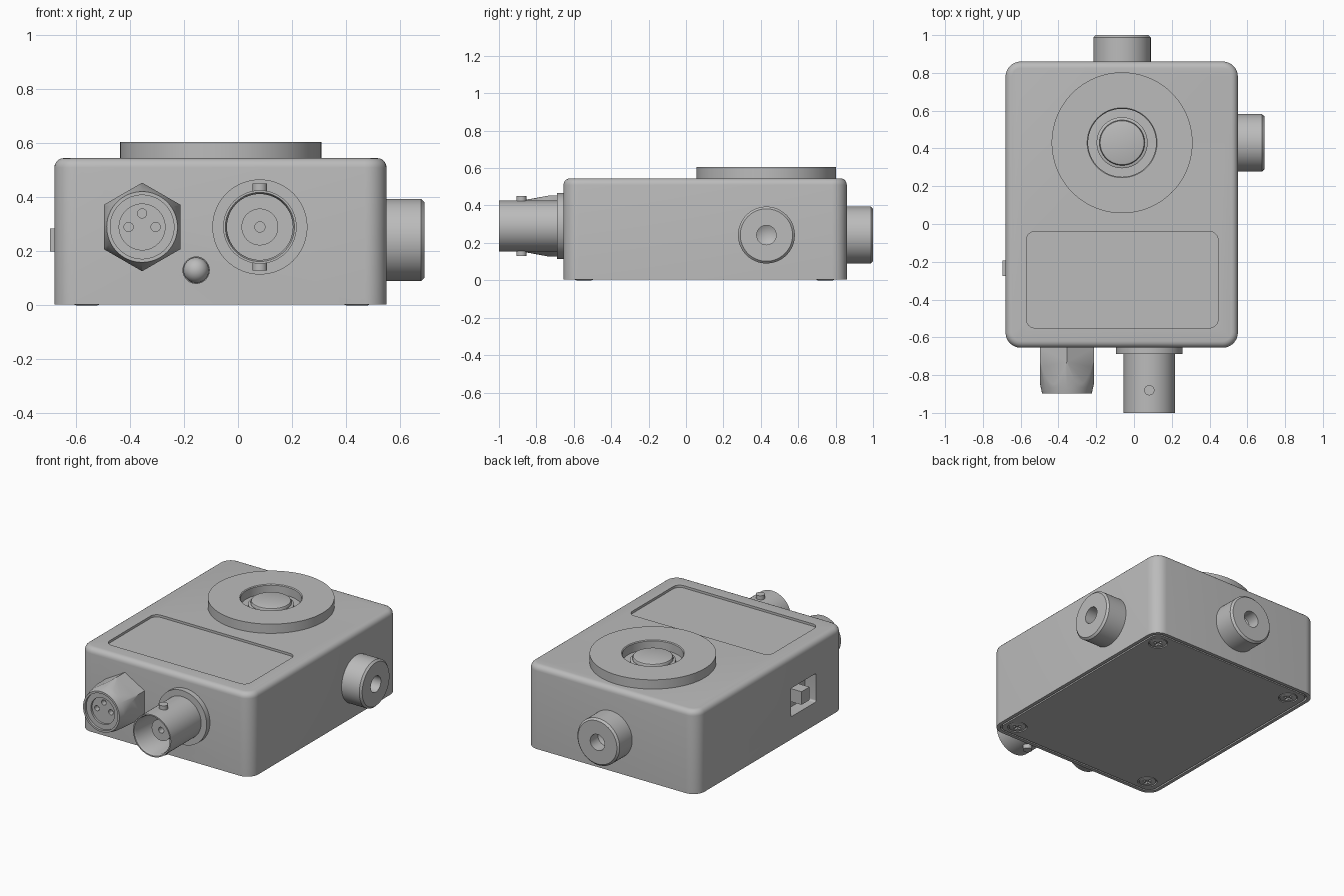
import bpy, bmesh, math
from mathutils import Vector

cube = bpy.data.objects.get("Cube")
if cube:
    bpy.data.objects.remove(cube, do_unlink=True)

mat = bpy.data.materials.new("plain grey")
mat.use_nodes = True
GREY = (0.5, 0.5, 0.5, 1)
mat.diffuse_color = GREY
mat.node_tree.nodes["Principled BSDF"].inputs["Base Color"].default_value = GREY

X, Y, Z = Vector((1, 0, 0)), Vector((0, 1, 0)), Vector((0, 0, 1))


def make(name, bm):
    bmesh.ops.remove_doubles(bm, verts=bm.verts, dist=1e-5)
    bmesh.ops.recalc_face_normals(bm, faces=bm.faces)
    mesh = bpy.data.meshes.new(name)
    bm.to_mesh(mesh)
    bm.free()
    mesh.materials.append(mat)
    ob = bpy.data.objects.new(name, mesh)
    bpy.context.collection.objects.link(ob)
    return ob


def lathe(name, at, axis, profile, sides=64):
    """Closed turned solid; profile is (radius, distance along axis)."""
    bm = bmesh.new()
    turn = axis.to_track_quat("Z", "Y")
    rings = []
    for r, h in profile:
        ring = []
        for i in range(sides):
            a = 2 * math.pi * i / sides
            p = Vector((r * math.cos(a), r * math.sin(a), h))
            ring.append(bm.verts.new(turn @ p + Vector(at)))
        rings.append(ring)
    for a, b in zip(rings, rings[1:]):
        for i in range(sides):
            j = (i + 1) % sides
            bm.faces.new((a[i], a[j], b[j], b[i]))
    return make(name, bm)


def rod(name, at, axis, r, length, sides=48):
    return lathe(name, at, axis, [(0, 0), (r, 0), (r, length), (0, length)], sides)


def block(name, lo, hi, axis=None, radius=0, top=0):
    """Box with rounded edges along one axis and, optionally, a rounded top."""
    bm = bmesh.new()
    bmesh.ops.create_cube(bm, size=1)
    lo, hi = Vector(lo), Vector(hi)
    for v in bm.verts:
        v.co = (lo + hi) / 2 + v.co * (hi - lo)
    if radius:
        edges = [e for e in bm.edges
                 if abs((e.verts[0].co - e.verts[1].co).normalized().dot(axis)) > 0.9]
        bmesh.ops.bevel(bm, geom=edges, offset=radius, segments=8,
                        profile=0.5, affect="EDGES")
    if top:
        edges = [e for e in bm.edges if all(v.co.z > hi.z - 1e-4 for v in e.verts)]
        bmesh.ops.bevel(bm, geom=edges, offset=top, segments=5,
                        profile=0.5, affect="EDGES")
    return make(name, bm)


def combine(target, tool, operation="DIFFERENCE"):
    mod = target.modifiers.new("cut", "BOOLEAN")
    mod.operation, mod.solver, mod.object = operation, "EXACT", tool
    bpy.context.view_layer.objects.active = target
    bpy.ops.object.modifier_apply(modifier=mod.name)
    bpy.data.objects.remove(tool, do_unlink=True)


# Case with label recess, switch slot, lamp hole and base pocket
L, R, F, B, TOP = -0.68, 0.55, -0.655, 0.86, 0.545
BASE = 0.003
case = block("case", (L, F, BASE), (R, B, TOP), Z, 0.08, 0.035)
combine(case, block("label_cut", (-0.57, -0.55, TOP - 0.015), (0.445, -0.04, 0.7), Z, 0.045))
combine(case, block("slot_cut", (L - 0.1, -0.365, 0.15), (L + 0.08, -0.105, 0.335), X, 0.012))
combine(case, rod("lamp_cut", (-0.155, F - 0.1, 0.13), Y, 0.049, 0.16))
combine(case, block("base_cut", (L + 0.022, F + 0.022, -0.1), (R - 0.022, B - 0.022, 0.02), Z, 0.06))

# Base plate with four countersunk cross-head screws
plate = block("base_plate", (L + 0.032, F + 0.032, BASE), (R - 0.032, B - 0.032, 0.022), Z, 0.052)
for sx, x in (("right", -0.56), ("left", 0.44)):
    for sy, y in (("front", -0.545), ("back", 0.745)):
        combine(plate, rod("hole", (x, y, -0.1), Z, 0.057, 0.115))
        screw = lathe(f"screw_{sy}_{sx}", (x, y, 0), Z,
                      [(0, 0), (0.04, 0), (0.05, 0.004), (0.05, 0.018), (0, 0.018)], 40)
        for w, d in ((0.03, 0.007), (0.007, 0.03)):
            combine(screw, block("cross", (x - w, y - d, -0.05), (x + w, y + d, 0.012)))

# Slide switch and lamp
block("switch_slider", (L - 0.016, -0.275, 0.2), (L + 0.085, -0.193, 0.285))
lathe("lamp", (-0.155, F + 0.048, 0.13), -Y,
      [(0.047 * math.cos(t * math.pi / 20), 0.047 * math.sin(t * math.pi / 20))
       for t in range(-10, 11)], 40)

# Top ring and push button
CX, CY = -0.063, 0.43
lathe("top_ring", (CX, CY, TOP), Z,
      [(0.18, -0.005), (0.373, -0.005), (0.373, 0.06), (0.185, 0.06), (0.18, 0.055), (0.18, -0.005)], 96)
lathe("push_button", (CX, CY, TOP), Z,
      [(0, -0.005), (0.135, -0.005), (0.135, 0.018), (0.127, 0.022), (0.12, 0.022),
       (0.12, 0.034), (0.116, 0.041), (0.108, 0.044), (0, 0.044)])

# Two drilled knobs
KNOB = [(0, 0), (0.152, 0), (0.152, 0.128), (0.14, 0.14), (0.052, 0.14), (0.052, 0.06), (0, 0.03)]
lathe("side_knob", (R, CY, 0.242), X, KNOB)
lathe("back_knob", (CX, B, 0.242), Y, KNOB)

# Hexagonal connector: prism trimmed by a tapering turned shape, then bored
HX, HZ = -0.355, 0.29
hexagon = rod("hex_connector", (HX, F, HZ), -Y, 0.164, 0.245, 6)
# keep corners pointing up and down
if max(v.co.z for v in hexagon.data.vertices) < HZ + 0.16:
    for v in hexagon.data.vertices:
        dx, dz = v.co.x - HX, v.co.z - HZ
        v.co.x, v.co.z = HX + dz, HZ - dx
    hexagon.data.flip_normals()
    bm = bmesh.new()
    bm.from_mesh(hexagon.data)
    bmesh.ops.recalc_face_normals(bm, faces=bm.faces)
    bm.to_mesh(hexagon.data)
    bm.free()
combine(hexagon, lathe("taper", (HX, F, HZ), -Y,
        [(0, -0.01), (0.175, -0.01), (0.17, 0.04), (0.139, 0.21), (0.131, 0.243), (0, 0.243)]), "INTERSECT")
combine(hexagon, lathe("bore", (HX, F, HZ), -Y,
        [(0, 0.215), (0.085, 0.215), (0.085, 0.228), (0.118, 0.228), (0.118, 0.3), (0, 0.3)]))
for dx, dz in ((-0.05, 0), (0, 0.05), (0.05, 0)):
    combine(hexagon, rod("socket_cut", (HX + dx, F - 0.3, HZ + dz), Y, 0.017, 0.12, 24))

# Round bayonet connector with flange, hollow barrel, centre insert and lugs
BX, BZ = 0.081, 0.29
lathe("bayonet_barrel", (BX, F, BZ), -Y,
      [(0, 0), (0.176, 0), (0.176, 0.034), (0.136, 0.034), (0.136, 0.345), (0.128, 0.345),
       (0.122, 0.33), (0.122, 0.08), (0.068, 0.08), (0.068, 0.25), (0.019, 0.25),
       (0.019, 0.2), (0, 0.2)])
for name, s in (("upper", 1), ("lower", -1)):
    rod(f"{name}_lug", (BX, -0.88, BZ + s * 0.125), Z * s, 0.027, 0.036, 32)

# Smooth curved surfaces, keep hard edges
for ob in bpy.context.scene.objects:
    ob.select_set(ob.type == "MESH" and mat.name in ob.data.materials)
bpy.context.view_layer.objects.active = case
bpy.ops.object.shade_smooth_by_angle(angle=math.radians(30))
